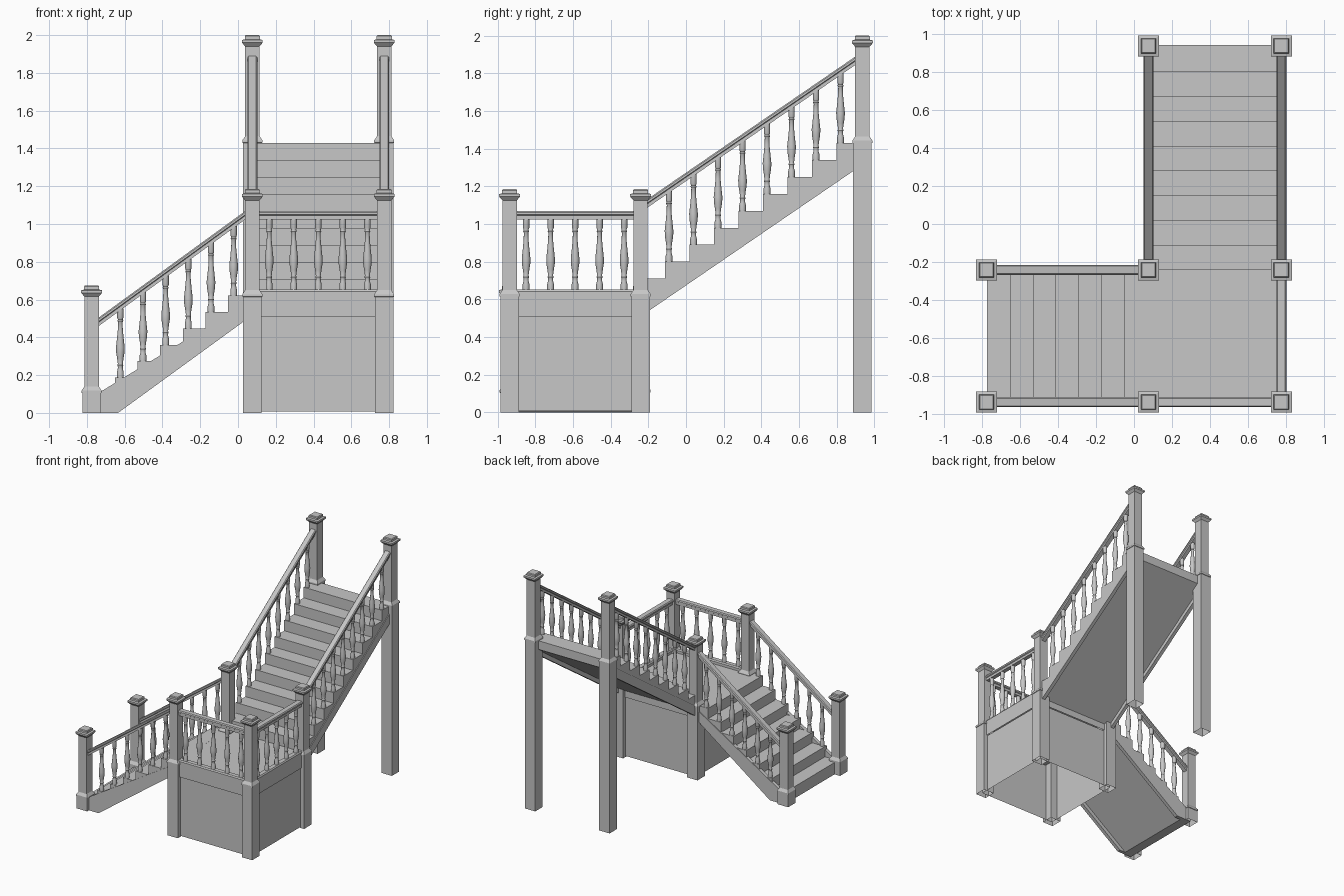
import bpy, bmesh, math
from mathutils import Vector

if "Cube" in bpy.data.objects:
    bpy.data.objects.remove(bpy.data.objects["Cube"], do_unlink=True)

GREY = (0.57, 0.57, 0.57, 1)
mat = bpy.data.materials.new("plain grey")
mat.use_nodes = True
mat.diffuse_color = GREY
mat.node_tree.nodes["Principled BSDF"].inputs["Base Color"].default_value = GREY


def loft(name, rings, smooth=False, open_bottom=False):
    """Skin a list of equal-length rings and cap the ends."""
    n = len(rings[0])
    verts = [v for ring in rings for v in ring]
    faces = [(r * n + i, r * n + (i + 1) % n, (r + 1) * n + (i + 1) % n, (r + 1) * n + i)
             for r in range(len(rings) - 1) for i in range(n)]
    faces.append(tuple(range(len(verts) - n, len(verts))))
    if not open_bottom:
        faces.append(tuple(reversed(range(n))))
    mesh = bpy.data.meshes.new(name)
    mesh.from_pydata(verts, [], faces)
    mesh.materials.append(mat)
    obj = bpy.data.objects.new(name, mesh)
    bpy.context.collection.objects.link(obj)
    # Make every face point outward
    bm = bmesh.new()
    bm.from_mesh(mesh)
    bmesh.ops.recalc_face_normals(bm, faces=bm.faces)
    bm.to_mesh(mesh)
    bm.free()
    if smooth:
        for p in mesh.polygons:
            p.use_smooth = True
        mesh.set_sharp_from_angle(angle=math.radians(40))


def square(x, y, z, h):
    return [(x - h, y - h, z), (x + h, y - h, z), (x + h, y + h, z), (x - h, y + h, z)]


def open_box(name, x0, x1, y0, y1, z0, z1):
    loft(name, [[(x0, y0, z), (x1, y0, z), (x1, y1, z), (x0, y1, z)] for z in (z0, z1)],
         open_bottom=True)


def prism(name, outline, axis, lo, hi):
    """Extrude a (run, height) outline sideways; axis is the run direction."""
    if axis == "x":
        loft(name, [[(a, s, z) for a, z in outline] for s in (lo, hi)])
    else:
        loft(name, [[(s, a, z) for a, z in outline] for s in (lo, hi)])


def post(name, x, y, base):
    """Hollow newel post: thick foot, sloped collar, slim shaft and stepped cap."""
    top = base + 0.565
    profile = [(0, 0.049), (base - 0.006, 0.049), (base - 0.004, 0.053), (base + 0.008, 0.053),
               (base + 0.03, 0.038), (top - 0.06, 0.038), (top - 0.04, 0.055),
               (top - 0.026, 0.055), (top - 0.022, 0.04), (top - 0.006, 0.04), (top, 0.035)]
    loft(name, [square(x, y, z, h) for z, h in profile], open_bottom=True)


def rail(name, start, end, section):
    """Sweep a (side, height) section between two points, with plumb ends."""
    a, b = Vector(start), Vector(end)
    d = b - a
    side = Vector((-d.y, d.x, 0)).normalized()
    loft(name, [[p + side * u + Vector((0, 0, v)) for u, v in section] for p in (a, b)])


HAND = [(-0.018, -0.045), (0.018, -0.045), (0.018, -0.025), (0.026, -0.02),
        (0.026, -0.008), (0.02, 0), (-0.02, 0), (-0.026, -0.008), (-0.026, -0.02), (-0.018, -0.025)]
FOOT = [(-0.025, 0), (0.025, 0), (0.025, 0.022), (0.018, 0.032), (-0.018, 0.032), (-0.025, 0.022)]

TURNED = [(0, 0.018), (0.08, 0.018), (0.12, 0.014), (0.16, 0.013), (0.18, 0.016), (0.2, 0.013),
          (0.28, 0.017), (0.36, 0.022), (0.44, 0.023), (0.56, 0.018), (0.7, 0.013), (0.8, 0.012),
          (0.82, 0.016), (0.84, 0.013), (0.87, 0.017), (1, 0.017)]


def baluster(name, x, y, z0, z1):
    ring = [(math.cos(t * math.tau / 12), math.sin(t * math.tau / 12)) for t in range(12)]
    loft(name, [[(x + c * r, y + s * r, z0 + (z1 - z0) * f) for c, s in ring]
                for f, r in TURNED], smooth=True)


# Post grid lines and landing level
X0, X1, X2 = -0.775, 0.076, 0.774
Y0, Y1, Y2 = -0.936, -0.241, 0.936
DECK = 0.62
EDGE = 0.025

# Newel posts
for label, x, y, base in [("start_front", X0, Y0, 0.11), ("start_back", X0, Y1, 0.11),
                          ("landing_front_right", X1, Y0, DECK), ("landing_front_left", X2, Y0, DECK),
                          ("landing_back_right", X1, Y1, DECK), ("landing_back_left", X2, Y1, DECK),
                          ("top_right", X1, Y2, 1.435), ("top_left", X2, Y2, 1.435)]:
    post(label + "_post", x, y, base)

# Landing: hollow base under a slightly wider deck
INSET = EDGE - 0.01
open_box("landing_base", X1 - INSET, X2 + INSET, Y0 - INSET, Y1 + INSET, 0.008, 0.51)
open_box("landing_deck", X1 - EDGE, X2 + EDGE, Y0 - EDGE, Y1 + EDGE, 0.51, DECK)


def flight(name, axis, lo, hi, start, run, first, rise, count, end, under, slope):
    """Solid steps with a recessed soffit, flanked by two stringer boards."""
    lift = 0.04
    grounded = under[1] == 0

    def soffit(a):
        return max(0.0, under[1] + (a - under[0]) * slope)
    # Sawtooth of treads and risers
    outline = [(start, 0 if grounded else soffit(start) + lift)]
    for i in range(count):
        a, z = start + i * run, first + i * rise
        if i:
            outline.append((a, z - rise))
        outline.append((a, z))
    outline += [(end, first + (count - 1) * rise), (end, soffit(end) + lift)]
    board = [(start, soffit(start) + 0.085), (end, soffit(end) + 0.085),
             (end, soffit(end)), (start, soffit(start))]
    if grounded:
        outline.append((under[0] - lift / slope, 0))
        board.insert(3, under)
    prism(name + "_steps", outline, axis, lo + 0.006, hi - 0.006)
    for label, s in (("a", lo), ("b", hi - 0.03)):
        prism(f"{name}_stringer_{label}", board, axis, s, s + 0.03)


flight("lower_flight", "x", Y0 - EDGE, Y1 + EDGE, -0.772, 0.12, 0.1, 0.0867, 7, X1,
       (-0.635, 0), 0.727)
flight("upper_flight", "y", X1 - EDGE, X2 + EDGE, -0.242, 0.13, 0.71, 0.09, 9, 0.94,
       (-0.196, 0.54), 0.684)

# Lower flight railings
for label, y in (("front", Y0), ("back", Y1)):
    def low(x):
        return 0.503 + (x + 0.74) * 0.727
    rail(f"lower_{label}_handrail", (X0, y, low(X0)), (X1, y, low(X1)), HAND)
    for i in range(1, 7):
        x = -0.743 + 0.12 * i
        baluster(f"lower_{label}_baluster_{i}", x, y, 0.1 + 0.0867 * i, low(x) - 0.035)

# Upper flight railings
for label, x in (("right", X1), ("left", X2)):
    def high(y):
        return 1.138 + (y + 0.196) * 0.686
    rail(f"upper_{label}_handrail", (x, Y1, high(Y1)), (x, Y2, high(Y2)), HAND)
    for i in range(1, 9):
        y = -0.22 + 0.13 * i
        baluster(f"upper_{label}_baluster_{i}", x, y, 0.71 + 0.09 * i, high(y) - 0.035)

# Landing railings on the two outer sides
for label, a, b in (("front", (X1, Y0), (X2, Y0)), ("left", (X2, Y0), (X2, Y1))):
    rail(f"landing_{label}_handrail", (*a, 1.07), (*b, 1.07), HAND)
    rail(f"landing_{label}_foot_rail", (*a, DECK), (*b, DECK), FOOT)
    mid = (Vector(a) + Vector(b)) / 2
    step = (Vector(b) - Vector(a)).normalized() * 0.13
    for i in range(-2, 3):
        p = mid + step * i
        baluster(f"landing_{label}_baluster_{i + 3}", p.x, p.y, 0.65, 1.03)
